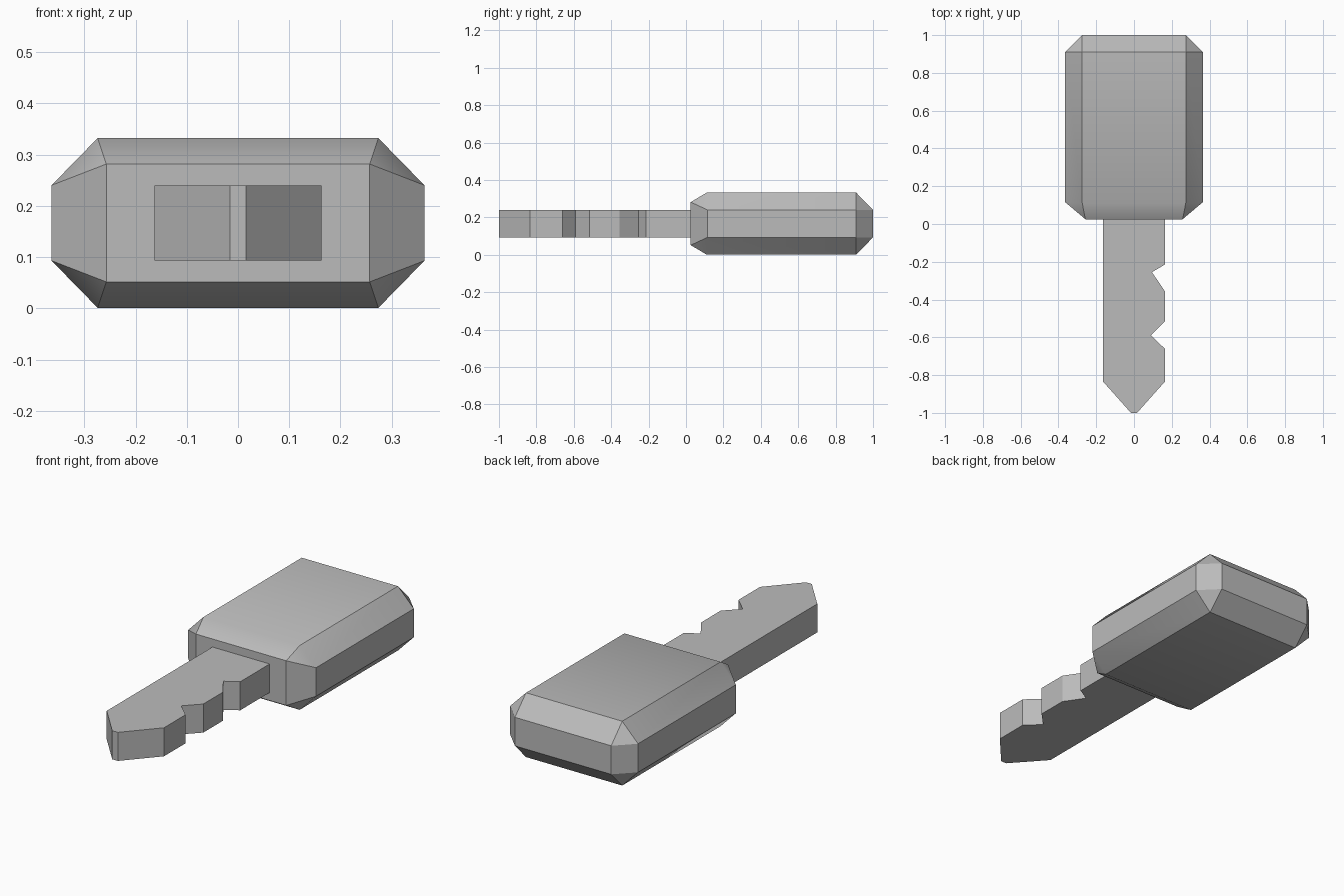
import bpy, math

if "Cube" in bpy.data.objects:
    bpy.data.objects.remove(bpy.data.objects["Cube"])

steel = bpy.data.materials.new("grey metal")
steel.diffuse_color = (0.5, 0.5, 0.5, 1)
steel.use_nodes = True
steel.node_tree.nodes["Principled BSDF"].inputs["Base Color"].default_value = steel.diffuse_color


def make(name, verts, faces):
    mesh = bpy.data.meshes.new(name)
    mesh.from_pydata(verts, [], faces)
    mesh.materials.append(steel)
    obj = bpy.data.objects.new(name, mesh)
    bpy.context.collection.objects.link(obj)
    bpy.ops.object.select_all(action='DESELECT')
    obj.select_set(True)
    bpy.context.view_layer.objects.active = obj
    bpy.ops.object.mode_set(mode='EDIT')
    bpy.ops.mesh.select_all(action='SELECT')
    bpy.ops.mesh.normals_make_consistent(inside=False)
    bpy.ops.object.mode_set(mode='OBJECT')
    bpy.ops.object.shade_smooth_by_angle(angle=math.radians(32))
    return obj


# key head: chamfered block, mirrored about mid height
MID = 0.1665
half = [(0.257, 0.025, 0.115), (0.364, 0.115, 0.0735),
        (0.364, 0.91, 0.0735), (0.274, 1.0, 0.0735)]
ring = half + [(-x, y, z) for x, y, z in reversed(half)]
cap = [(0.274, 0.11), (0.274, 0.91), (-0.274, 0.91), (-0.274, 0.11)]
verts, faces = [], []
for s in (1, -1):
    verts += [(x, y, MID + s * z) for x, y, z in ring]
    verts += [(x, y, MID + s * 0.1655) for x, y in cap]
for o in (0, 12):
    faces.append([o + 8, o + 9, o + 10, o + 11])            # flat cap
    for i in range(4):
        a, b = 2 * i, 2 * i + 1
        c, d = o + 8 + i, o + 8 + (i + 1) % 4
        faces.append([o + a, o + b, c])                     # corner
        faces.append([o + b, o + (b + 1) % 8, d, c])        # chamfer
faces += [[i, (i + 1) % 8, 12 + (i + 1) % 8, 12 + i] for i in range(8)]
make("key_head", verts, faces)

# key blade: extruded outline with two notches and a blunt tip
outline = [(-0.163, 0.03), (-0.163, -0.835), (-0.016, -1), (0.016, -1),
           (0.163, -0.835), (0.163, -0.66), (0.09, -0.59), (0.163, -0.515),
           (0.163, -0.355), (0.095, -0.255), (0.163, -0.215), (0.163, 0.03)]
n = len(outline)
verts = [(x, y, z) for z in (0.093, 0.24) for x, y in outline]
faces = [list(range(n)), list(range(n, 2 * n))]
faces += [[i, (i + 1) % n, n + (i + 1) % n, n + i] for i in range(n)]
make("key_blade", verts, faces)
